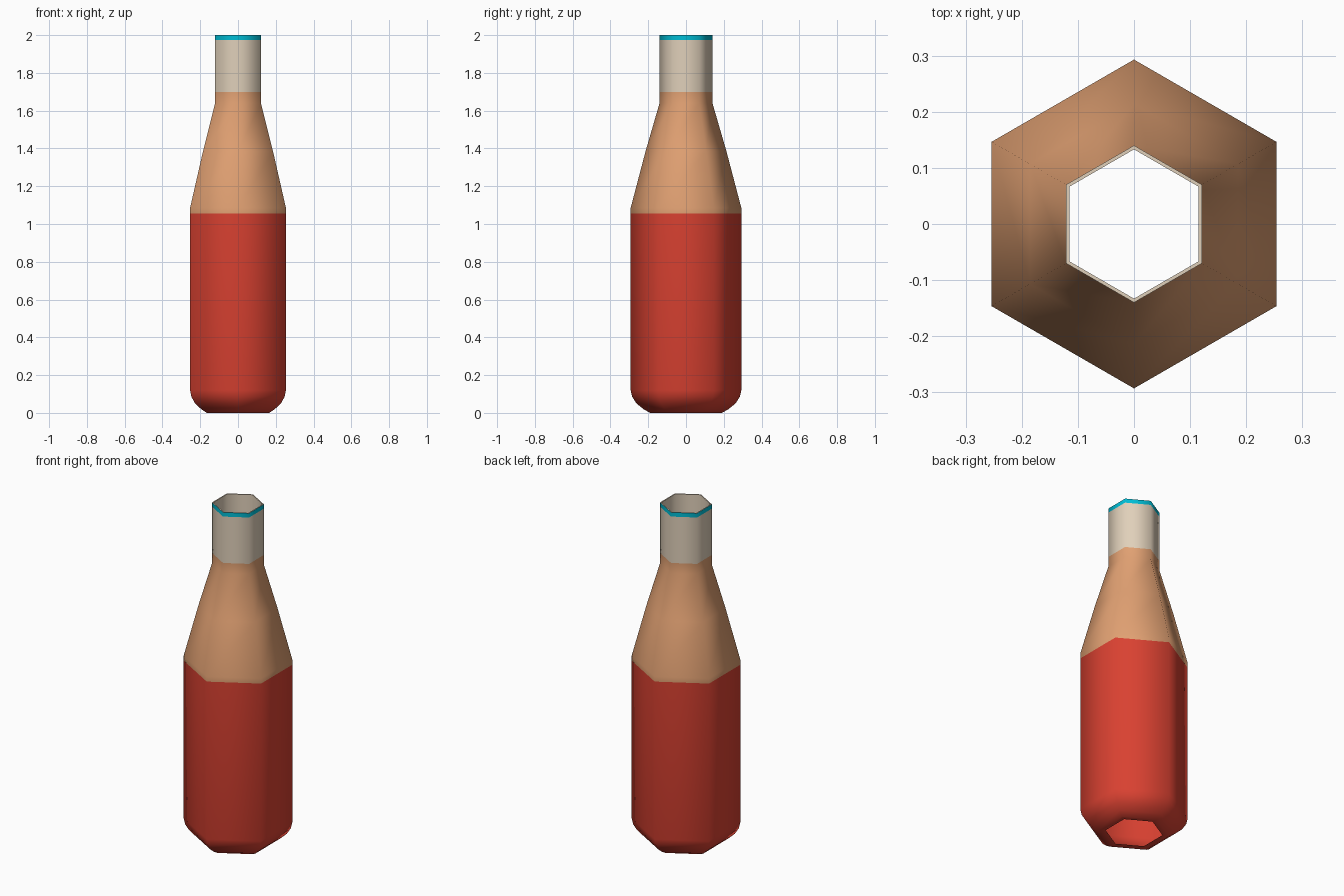
import bpy, bmesh, math

if "Cube" in bpy.data.objects:
    bpy.data.objects.remove(bpy.data.objects["Cube"])

def lin(c):
    return c / 12.92 if c <= 0.04045 else ((c + 0.055) / 1.055) ** 2.4

def material(name, rgb):
    m = bpy.data.materials.new(name)
    m.diffuse_color = (*[lin(c / 255) for c in rgb], 1)
    m.use_nodes = True
    m.node_tree.nodes["Principled BSDF"].inputs["Base Color"].default_value = m.diffuse_color
    return m

RED, TAN, CREAM, CYAN = range(4)
mats = [material("red", (217, 65, 49)), material("tan", (224, 160, 114)),
        material("cream", (224, 208, 186)), material("cyan", (0, 188, 212))]

# Outer profile (corner radius, height), bottom opening to rim
outer = [(0.155, 0.003), (0.19, 0.0), (0.225, 0.02), (0.262, 0.05), (0.285, 0.085), (0.293, 0.12),
         (0.293, 1.055), (0.293, 1.085), (0.214, 1.385), (0.14, 1.64),
         (0.14, 1.70), (0.14, 1.975), (0.14, 2.0)]
# Thin inner wall, rim back down to the bottom opening
WALL = 0.007
inner = [(r - WALL, z) for r, z in reversed(outer[5:])] + [(0.255, 0.06), (0.19, 0.008)]
profile = outer + inner

bm = bmesh.new()
rings = []
for r, z in profile:
    rings.append([bm.verts.new((r * math.cos(math.radians(90 + 60 * i)),
                                r * math.sin(math.radians(90 + 60 * i)), z)) for i in range(6)])
for j in range(len(rings)):
    a, b = rings[j], rings[(j + 1) % len(rings)]
    for i in range(6):
        k = (i + 1) % 6
        f = bm.faces.new((a[i], a[k], b[k], b[i]))
        # Colour bands by height; the cyan band is only on the outside
        z = f.calc_center_median().z
        f.material_index = RED if z < 1.055 else TAN if z < 1.70 else CREAM
        if j == len(outer) - 2:
            f.material_index = CYAN
bmesh.ops.recalc_face_normals(bm, faces=bm.faces)

me = bpy.data.meshes.new("bottle")
bm.to_mesh(me)
bm.free()
for m in mats:
    me.materials.append(m)
bottle = bpy.data.objects.new("bottle", me)
bpy.context.collection.objects.link(bottle)

# Soft hexagon corners, crisp rim
bpy.context.view_layer.objects.active = bottle
bottle.select_set(True)
bpy.ops.object.shade_smooth_by_angle(angle=math.radians(65))
